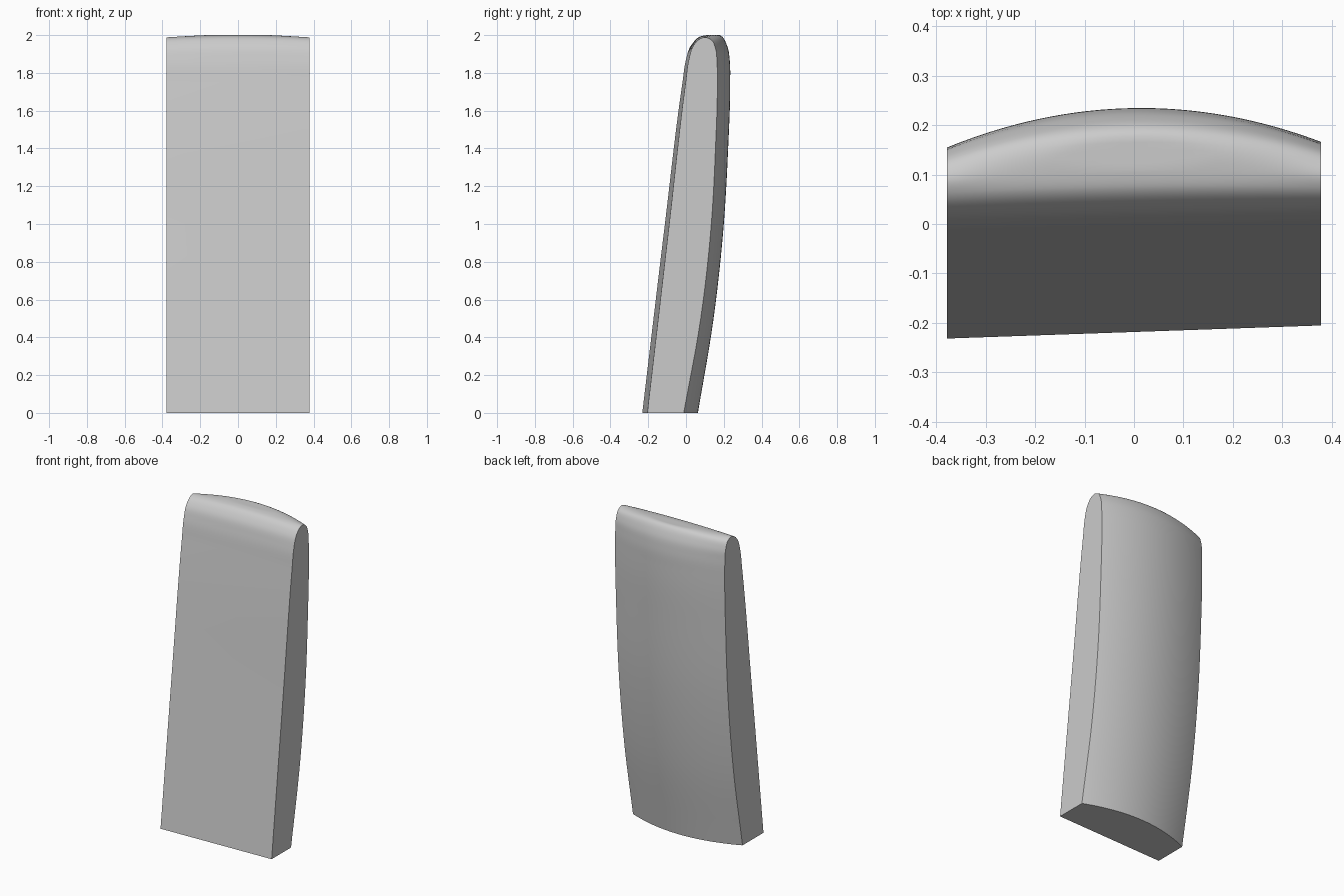
import bpy, bmesh, math
from mathutils import Vector

if "Cube" in bpy.data.objects:
    bpy.data.objects.remove(bpy.data.objects["Cube"])

HALF = 0.378      # half width
COLS = 32         # columns across the width
STEPS = 6         # curve steps between profile points

# Side profile (y, z) at the right end: front foot, over the top, back foot
END = [(-0.205, 0), (-0.089, 1.0), (-0.002, 1.75), (0.015, 1.87), (0.037, 1.94),
       (0.070, 1.978), (0.100, 1.988), (0.136, 1.973), (0.157, 1.927), (0.164, 1.86),
       (0.166, 1.75), (0.156, 1.4), (0.134, 1.0), (0.078, 0.5), (-0.012, 0)]
# Side profile at the middle, with the bulging back
MID = [(-0.218, 0), (-0.099, 1.0), (-0.010, 1.75), (0.008, 1.87), (0.032, 1.945),
       (0.070, 1.99), (0.110, 2.0), (0.188, 1.995), (0.219, 1.94), (0.232, 1.86),
       (0.234, 1.75), (0.223, 1.4), (0.200, 1.0), (0.146, 0.5), (0.063, 0)]
# Twist of each profile point from left to right (front edge turns more)
SKEW = [0.035, 0.03, 0.022, 0.02, 0.018] + [0.015] * 10


def smooth_curve(pts):
    """Non-uniform Hermite curve through the points, straight on the front."""
    t = [0.0]
    for a, b in zip(pts, pts[1:]):
        t.append(t[-1] + (b - a).length)
    n = len(pts)
    tan = []
    for i in range(n):
        a, b = max(i - 1, 0), min(i + 1, n - 1)
        if 0 < i < n - 1:
            h0, h1 = t[i] - t[a], t[b] - t[i]
            d0, d1 = (pts[i] - pts[a]) / h0, (pts[b] - pts[i]) / h1
            tan.append((d0 * h1 + d1 * h0) / (h0 + h1))
        else:
            tan.append((pts[b] - pts[a]) / (t[b] - t[a]))
    out = []
    for i in range(n - 1):
        h = t[i + 1] - t[i]
        for k in range(STEPS):
            s = k / STEPS
            out.append(pts[i] * (2*s**3 - 3*s**2 + 1) + tan[i] * h * (s**3 - 2*s**2 + s)
                       + pts[i + 1] * (3*s**2 - 2*s**3) + tan[i + 1] * h * (s**3 - s**2))
    out.append(pts[-1])
    return out


def section(x):
    """Profile at one position across the width."""
    w = 1 - (x / HALF) ** 2
    pts = []
    for (ey, ez), (my, mz), k in zip(END, MID, SKEW):
        base = ey - k * HALF          # end profile with its twist removed
        mid = my if k < 0.0151 else base
        pts.append(Vector((base + (mid - base) * w + k * x, ez + (mz - ez) * w)))
    return [(x, p.x, min(max(p.y, 0), 2)) for p in smooth_curve(pts)]


# Loft the sections into one closed panel
bm = bmesh.new()
rows = [[bm.verts.new(c) for c in section(-HALF + 2 * HALF * i / COLS)]
        for i in range(COLS + 1)]
for a, b in zip(rows, rows[1:]):
    for j in range(len(a) - 1):
        bm.faces.new((a[j], b[j], b[j + 1], a[j + 1]))
bm.faces.new(rows[0])                                       # left end
bm.faces.new(rows[-1][::-1])                                # right end
bm.faces.new([r[0] for r in rows] + [r[-1] for r in rows[::-1]])   # underside
bmesh.ops.recalc_face_normals(bm, faces=bm.faces)

mesh = bpy.data.meshes.new("backrest_panel")
bm.to_mesh(mesh)
bm.free()
panel = bpy.data.objects.new("backrest_panel", mesh)
bpy.context.collection.objects.link(panel)

grey = bpy.data.materials.new("light grey")
grey.diffuse_color = (0.6, 0.6, 0.6, 1)
grey.use_nodes = True
grey.node_tree.nodes["Principled BSDF"].inputs["Base Color"].default_value = grey.diffuse_color
mesh.materials.append(grey)

# Smooth curved faces, keep the end and foot edges crisp
bpy.context.view_layer.objects.active = panel
panel.select_set(True)
bpy.ops.object.shade_smooth_by_angle(angle=math.radians(35))
